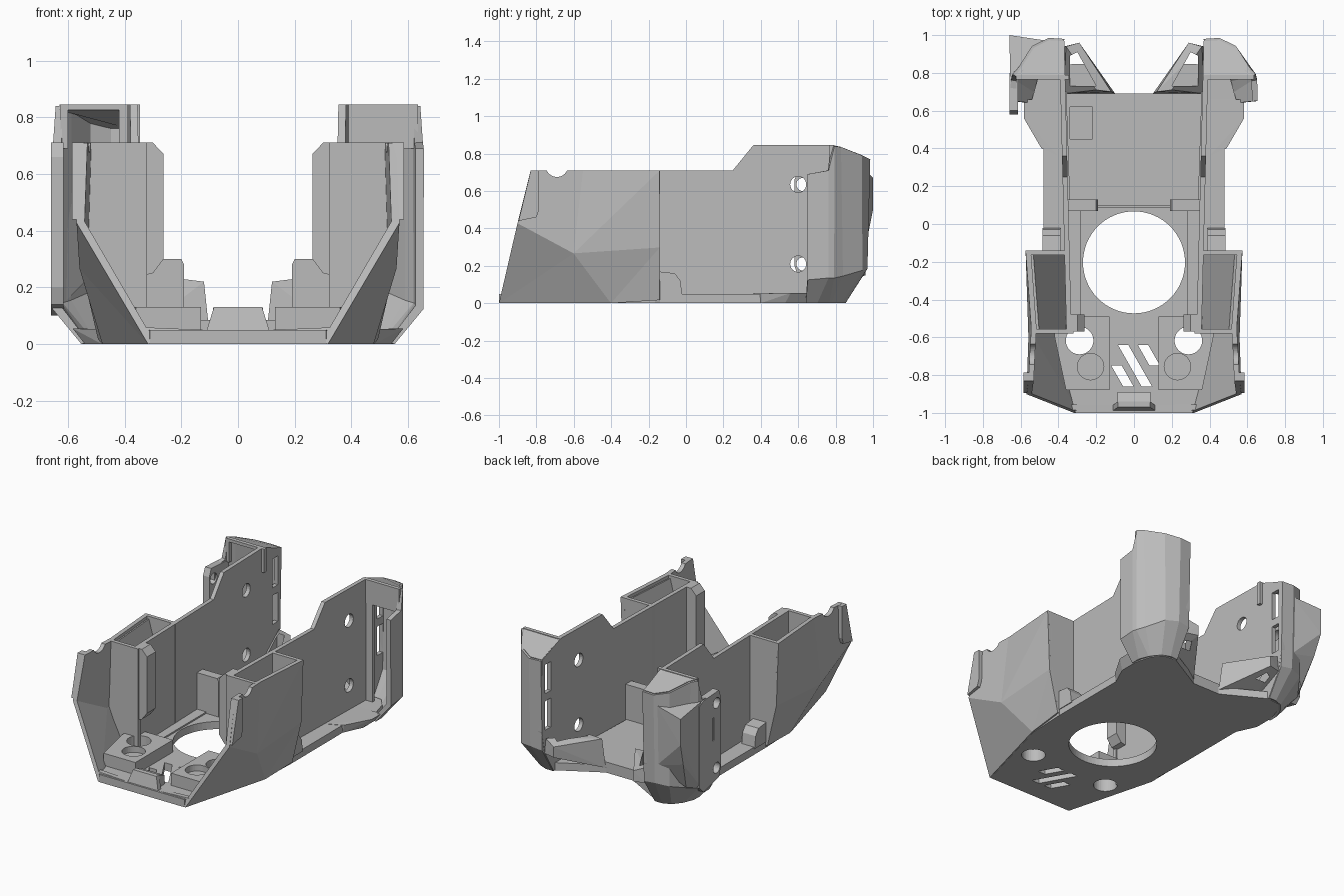
import bpy, bmesh, math

cube = bpy.data.objects.get("Cube")
if cube:
    bpy.data.objects.remove(cube, do_unlink=True)

grey = bpy.data.materials.new("plain grey")
grey.use_nodes = True
tone = (0.5, 0.5, 0.5, 1)
grey.diffuse_color = tone
grey.node_tree.nodes["Principled BSDF"].inputs["Base Color"].default_value = tone


def make(name, bm):
    bmesh.ops.recalc_face_normals(bm, faces=bm.faces)
    me = bpy.data.meshes.new(name)
    bm.to_mesh(me)
    bm.free()
    me.materials.append(grey)
    ob = bpy.data.objects.new(name, me)
    bpy.context.collection.objects.link(ob)
    return ob


def prism(name, pts, axis, lo, hi):
    """Extrude a flat outline along one axis."""
    place = {"x": lambda a, b, h: (h, a, b),
             "y": lambda a, b, h: (a, h, b),
             "z": lambda a, b, h: (a, b, h)}[axis]
    bm = bmesh.new()
    low = [bm.verts.new(place(a, b, lo)) for a, b in pts]
    top = [bm.verts.new(place(a, b, hi)) for a, b in pts]
    bm.faces.new(low)
    bm.faces.new(top)
    n = len(pts)
    for i in range(n):
        j = (i + 1) % n
        bm.faces.new((low[i], low[j], top[j], top[i]))
    return make(name, bm)


def box(name, x0, x1, y0, y1, z0, z1):
    return prism(name, [(x0, y0), (x1, y0), (x1, y1), (x0, y1)], "z", z0, z1)


def disc(a, b, r, axis, lo, hi, n=40):
    ring = [(a + r * math.cos(math.tau * i / n), b + r * math.sin(math.tau * i / n))
            for i in range(n)]
    return prism("cutter", ring, axis, lo, hi)


def hull(name, pts):
    bm = bmesh.new()
    bmesh.ops.convex_hull(bm, input=[bm.verts.new(p) for p in pts])
    return make(name, bm)


def sheet(name, verts, faces, thick):
    bm = bmesh.new()
    vs = [bm.verts.new(v) for v in verts]
    for f in faces:
        bm.faces.new([vs[i] for i in f])
    ob = make(name, bm)
    mod = ob.modifiers.new("thickness", "SOLIDIFY")
    mod.thickness = thick
    mod.offset = 0
    mod.use_even_offset = True
    return bake(ob)


def bake(ob):
    """Apply modifiers and keep the part inside the resting and front planes."""
    bpy.context.view_layer.update()
    ev = ob.evaluated_get(bpy.context.evaluated_depsgraph_get())
    me = bpy.data.meshes.new_from_object(ev)
    ob.modifiers.clear()
    ob.data = me
    for v in me.vertices:
        v.co.z = max(0, v.co.z)
        v.co.y = min(1, max(-1, v.co.y))
    return ob


def cut(ob, cutters):
    for c in cutters:
        c.hide_render = True
        mod = ob.modifiers.new("cut", "BOOLEAN")
        mod.object = c
        mod.operation = "DIFFERENCE"
        mod.solver = "EXACT"
    bake(ob)
    for c in cutters:
        bpy.data.objects.remove(c, do_unlink=True)
    return ob


def mirror(ob):
    ob.modifiers.new("mirror", "MIRROR").use_mirror_merge = False
    return bake(ob)


def shear(ob, fn):
    for v in ob.data.vertices:
        v.co = fn(*v.co)
    return ob


# Floor with central opening, screw holes and slanted vents
half = [(.31, -1), (.47, -.4), (.48, -.14), (.48, .4), (.54, .53), (.54, .66),
        (.51, .77), (.46, .83), (.37, .84), (.1, .69)]
outline = half + [(-x, y) for x, y in reversed(half)]
floor = prism("floor", outline, "z", 0, .05)
vents = [prism("cutter", [(x, t), (x + .055, t), (x + .055 + (t - b) * .57, b),
                          (x + (t - b) * .57, b)], "z", -.1, .3)
         for x, t, b in [(-.085, -.64, -.86), (.02, -.64, -.75), (-.12, -.75, -.86)]]
cut(floor, vents + [disc(0, -.203, .27, "z", -.1, .3, 64)]
    + [disc(s * .288, -.617, .073, "z", -.1, .3) for s in (1, -1)])

# Raised rear floor with a shallow square pocket
rear = prism("rear_floor", [(-.34, .09), (.34, .09), (.36, .69), (-.36, .69)], "z", .045, .07)
cut(rear, [box("cutter", -.34, -.22, .45, .62, .055, .2)])

# Flared ledge leading into each hip
mirror(hull("hip_ledge", [(.4, .36, 0), (.48, .4, 0), (.54, .53, 0), (.54, .66, 0), (.4, .66, 0),
                          (.4, .36, .052), (.49, .4, .052), (.583, .56, .055), (.583, .66, .055),
                          (.4, .66, .052)]))

# Front lip with raised centre tab, leaning back
lip_half = [(.31, 0), (.35, .06), (.11, .05), (.085, .13)]
lip = prism("front_lip", lip_half + [(-x, z) for x, z in reversed(lip_half)], "y", -1, -.97)
shear(lip, lambda x, y, z: (x, y + .24 * z, z))
prism("front_tab", [(-.975, .04), (-.89, .04), (-.89, .11), (-.945, .129)], "x", -.088, .088)

# Screw blocks beside the vents
block = prism("screw_block", [(.13, -.88), (.36, -.88), (.42, -.6), (.42, -.49), (.13, -.49)],
              "z", .045, .13)
cut(block, [disc(.288, -.617, .073, "z", -.1, .3), disc(.23, -.755, .07, "z", .09, .3)])
mirror(block)

# Faceted outer shell of the front half
shell = sheet("front_shell",
              [(.305, -1, 0), (.555, -.9, .43), (.545, -.83, .71), (.465, -.4, 0),
               (.545, -.6, .27), (.53, -.55, .71), (.56, -.14, .71), (.48, -.14, .02),
               (.545, -.14, .3)],
              [(0, 1, 4), (0, 4, 3), (1, 2, 5), (1, 5, 4), (3, 4, 8), (3, 8, 7),
               (4, 5, 6), (4, 6, 8)], .028)
cut(shell, [disc(-.69, .735, .06, "x", .3, .8)])
mirror(shell)

# Front corner flange
flange = prism("corner_flange", [(-.895, .44), (-.8, .46), (-.785, .5), (-.785, .71), (-.83, .71)],
               "x", .545, .585)
mirror(flange)

# Tower end walls, sloped inner lining, corner ribs and rear foot
mirror(prism("tower_front", [(.32, .05), (.44, .05), (.54, .3), (.525, .71), (.32, .71)],
             "y", -.58, -.555))
mirror(prism("tower_back", [(.34, 0), (.48, 0), (.55, .3), (.565, .71), (.34, .71)],
             "y", -.165, -.14))
mirror(sheet("tower_lining", [(.51, -.56, .69), (.54, -.16, .69), (.37, -.16, .1), (.36, -.56, .1)],
             [(0, 1, 2, 3)], .015))
mirror(prism("tower_rib", [(.34, .24), (.3, .25), (.262, .3), (.262, .67), (.3, .71), (.34, .71)],
             "y", -.57, -.48))
mirror(prism("rear_foot", [(-.15, .04), (-.02, .04), (-.03, .12), (-.06, .16), (-.15, .17)],
             "x", .39, .485))

# Long side walls with screw holes and rear slots
wall = prism("side_wall", [(-.57, 0), (.85, 0), (.94, .15), (.97, .3), (.97, .77), (.78, .845),
                           (.36, .845), (.25, .71), (-.57, .71)], "x", 0, .027)
shear(wall, lambda x, y, z: (x + .345 + .025 * y, y, z))
cut(wall, [disc(.6, z, .043, "x", .2, .6, 24) for z in (.21, .635)]
    + [box("cutter", .2, .6, .88, .94, z, z + .19) for z in (.3, .54)])
mirror(wall)

# Low inner rails and upright blocks at the step
mirror(box("inner_rail", .28, .35, -.5, .09, .04, .06))
mirror(prism("step_block", [(.19, .05), (.35, .05), (.35, .3), (.2, .3), (.19, .28)],
             "y", .07, .13))
box("step_ridge", -.2, .2, .085, .1, .04, .085)

# Rear hip shells: three rows from tapered foot to sloped crown
foot = [(.37, .84, 0), (.42, .84, 0), (.47, .82, 0), (.51, .77, 0), (.515, .76, 0),
        (.54, .7, 0), (.54, .64, 0)]
mid = [(.37, .95, .18), (.45, .955, .19), (.53, .93, .18), (.6, .83, .15), (.632, .785, .14),
       (.637, .76, .14), (.64, .65, .13)]
top = [(.37, .965, .77), (.45, .97, .77), (.53, .93, .79), (.6, .82, .835), (.63, .785, .84),
       (.637, .76, .71), (.64, .65, .69)]
n = len(foot)
quads = [(r * n + i, r * n + i + 1, (r + 1) * n + i + 1, (r + 1) * n + i)
         for r in range(2) for i in range(n - 1)]
mirror(sheet("hip_shell", foot + mid + top, quads, .03))

# Hip crown and front panels; the right brow is open into the hollow hip
mirror(sheet("hip_crown", [(.37, .775, .835), (.63, .78, .835), (.6, .82, .828), (.53, .93, .785),
                           (.45, .97, .765), (.37, .965, .765)], [(0, 1, 2, 3, 4, 5)], .02))
box("left_hip_brow", .37, .635, .765, .79, .69, .845)
brow = box("right_hip_brow", -.625, -.345, .765, .79, .69, .845)
cut(brow, [box("cutter", -.6, -.42, .7, .9, .6, .825)])
mirror(box("hip_panel", .37, .44, .768, .79, .05, .7))

# Hollow webs joining floor to hips
web = hull("rear_web", [(.1, .69, .03), (.37, .69, .03), (.37, .94, .15), (.29, .96, .15),
                        (.12, .7, .22), (.2, .71, .23), (.36, .94, .25), (.29, .96, .22)])
cut(web, [prism("cutter", [(.2, .73), (.34, .73), (.34, .89), (.3, .91)], "z", .1, .4)])
mirror(web)

# Mounting plate on the right hip only
plate = prism("mounting_plate", [(.6, .14), (.76, .1), (.8, .14), (.8, .68), (.76, .7), (.6, .71),
                                 (.58, .66), (.58, .2)], "x", -.66, -.615)
cut(plate, [disc(.625, z, .035, "x", -.8, -.5, 24) for z in (.21, .635)]
    + [box("cutter", -.8, -.5, .65, .67, .4, .55)])

# Squared rear corner of the right hip, tapering into the shell below
hull("rear_corner", [(-.66, 1, .67), (-.66, 1, .5), (-.655, .78, .7), (-.62, .78, .7),
                     (-.46, .97, .7), (-.46, .96, .3), (-.655, .78, .14), (-.62, .78, .14),
                     (-.645, .95, .35), (-.61, .87, .16)])
